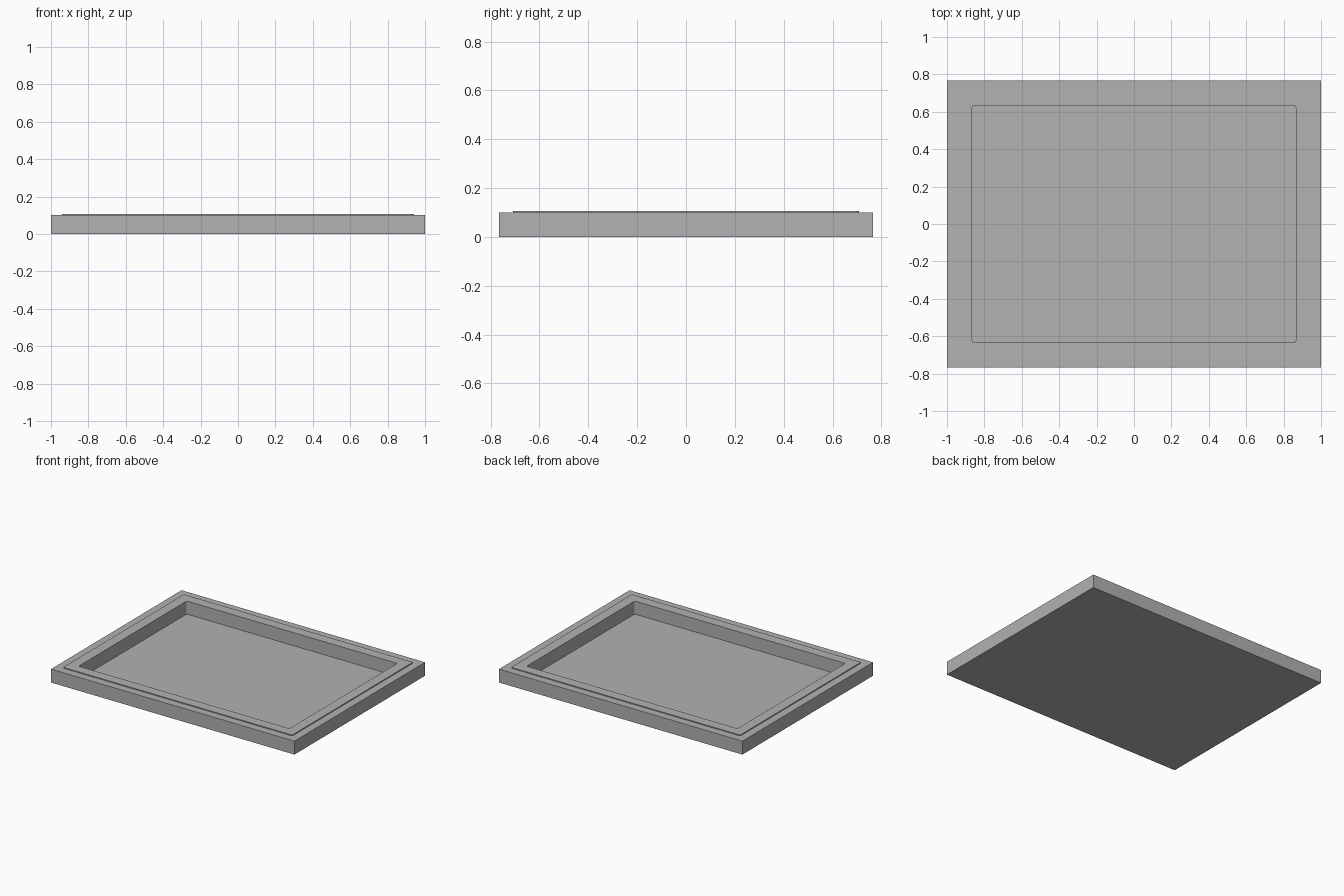
import bpy
import bmesh
from math import cos, sin, pi

cube = bpy.data.objects.get("Cube")
if cube:
    bpy.data.objects.remove(cube, do_unlink=True)

SEGMENTS = 4  # facets per rounded corner


def make_material(name, rgb):
    mat = bpy.data.materials.new(name)
    mat.use_nodes = True
    color = (*rgb, 1.0)
    mat.diffuse_color = color
    mat.node_tree.nodes["Principled BSDF"].inputs["Base Color"].default_value = color
    return mat


def rounded_loop(bm, half_x, half_y, z, radius):
    """Counter-clockwise rectangle of vertices with rounded corners."""
    verts = []
    for corner, (sx, sy) in enumerate([(1, 1), (-1, 1), (-1, -1), (1, -1)]):
        for i in range(SEGMENTS + 1):
            a = (corner + i / SEGMENTS) * pi / 2
            verts.append(bm.verts.new((sx * (half_x - radius) + radius * cos(a),
                                       sy * (half_y - radius) + radius * sin(a), z)))
    return verts


# Section of the tray from the underside, over the rim, to the recess floor:
# half width, half depth, height, corner radius
section = [
    (1.0, 0.766, 0.0, 0.0),        # underside
    (1.0, 0.766, 0.1, 0.0),        # outer wall top
    (0.941, 0.708, 0.1, 0.01),     # ledge
    (0.941, 0.708, 0.107, 0.01),   # raised lip
    (0.865, 0.633, 0.107, 0.01),   # recess edge
    (0.865, 0.633, 0.01, 0.01),    # recess floor
]

bm = bmesh.new()
loops = [rounded_loop(bm, *row) for row in section]
for low, high in zip(loops, loops[1:]):
    for i in range(len(low)):
        j = (i + 1) % len(low)
        bm.faces.new((low[i], low[j], high[j], high[i]))
bm.faces.new(reversed(loops[0]))
bm.faces.new(loops[-1])
# Collapse the zero-radius outer corners to sharp ones
bmesh.ops.remove_doubles(bm, verts=bm.verts, dist=0.0001)
bmesh.ops.recalc_face_normals(bm, faces=bm.faces)

mesh = bpy.data.meshes.new("tray")
bm.to_mesh(mesh)
bm.free()
mesh.materials.append(make_material("plain_grey", (0.445, 0.445, 0.445)))
tray = bpy.data.objects.new("tray", mesh)
bpy.context.collection.objects.link(tray)
